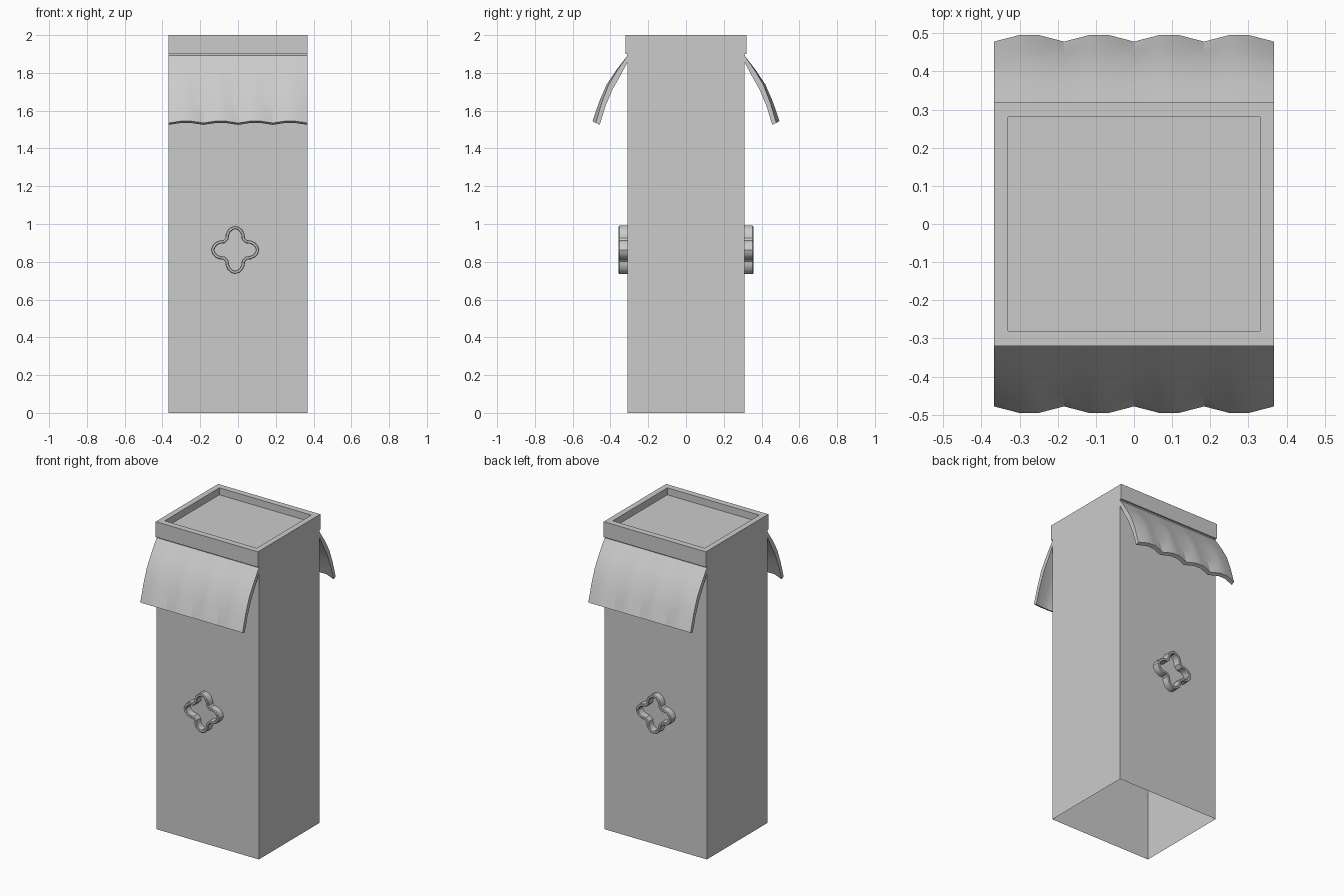
import bpy, bmesh
from mathutils import Vector

if "Cube" in bpy.data.objects:
    bpy.data.objects.remove(bpy.data.objects["Cube"])


def make(name, verts, faces, mirror=False, smooth=None):
    bm = bmesh.new()
    vs = [bm.verts.new(v) for v in verts]
    for f in faces:
        bm.faces.new([vs[i] for i in f])
    bmesh.ops.recalc_face_normals(bm, faces=bm.faces)
    me = bpy.data.meshes.new(name)
    bm.to_mesh(me)
    bm.free()
    ob = bpy.data.objects.new(name, me)
    bpy.context.collection.objects.link(ob)
    if smooth:
        bpy.ops.object.select_all(action='DESELECT')
        ob.select_set(True)
        bpy.context.view_layer.objects.active = ob
        bpy.ops.object.shade_smooth_by_angle(angle=smooth)
    if mirror:  # front part copied to the back
        m = ob.modifiers.new("mirror", 'MIRROR')
        m.use_axis = (False, True, False)
        m.use_mirror_merge = False
    return ob


def bridge(rows, n, close_rows=False):
    """Quads between consecutive rings of n points."""
    pairs = [(r, r + 1) for r in range(rows - 1)]
    if close_rows:
        pairs.append((rows - 1, 0))
    return [(a * n + i, a * n + (i + 1) % n, b * n + (i + 1) % n, b * n + i)
            for a, b in pairs for i in range(n)]


# Tower body: stacked rectangles, open at the bottom, rim and recessed top
W = 0.367
rings = [(W, 0.31, 0), (W, 0.31, 1.9), (W, 0.32, 1.9), (W, 0.32, 2.0),
         (0.33, 0.28, 2.0), (0.33, 0.28, 1.955)]
verts = [(sx * x, sy * y, z) for x, y, z in rings
         for sx, sy in ((-1, -1), (1, -1), (1, 1), (-1, 1))]
last = 4 * (len(rings) - 1)
body = make("tower_body", verts,
            bridge(len(rings), 4) + [tuple(range(last, last + 4))])

# Scalloped awnings: curved section swept across x, bulging in four flutes
outer = [(0.308, 1.895), (0.365, 1.812), (0.411, 1.735), (0.447, 1.64), (0.478, 1.535)]
inner = [(0.308, 1.86), (0.345, 1.79), (0.388, 1.715), (0.426, 1.625), (0.457, 1.525)]
section = [(y, z, i / 4) for i, (y, z) in enumerate(outer)]
section += [(y, z, i / 4) for i, (y, z) in reversed(list(enumerate(inner)))]
cols = []
for k in range(4):
    x0 = -W + k * W / 2
    cols += [(x0, 0), (x0 + 0.066, 1), (x0 + 0.118, 1)]
cols.append((W, 0))
verts = [(x, -(y + 0.017 * b * t), z + 0.010 * b * t)
         for x, b in cols for y, z, t in section]
n = len(section)
faces = bridge(len(cols), n)
faces += [tuple(range(n)), tuple(range(n * (len(cols) - 1), n * len(cols)))]
make("awnings", verts, faces, mirror=True, smooth=0.5)

# Quatrefoil frames: four-lobed ring standing out from the wall
quarter = [(0, 0.128), (0.022, 0.121), (0.04, 0.105), (0.05, 0.083), (0.052, 0.062),
           (0.062, 0.052), (0.083, 0.05), (0.105, 0.04), (0.121, 0.022)]
outline = []
for k in range(4):
    for x, z in quarter:
        for _ in range(k):
            x, z = z, -x
        outline.append(Vector((x, z)))
n = len(outline)


def inset(d):
    pts = []
    for i, p in enumerate(outline):
        t = (outline[(i + 1) % n] - outline[i - 1]).normalized()
        pts.append(p + Vector((t.y, -t.x)) * d)
    return pts


frame = [(0.0, 0.305), (0.0, 0.353), (0.004, 0.357), (0.014, 0.357), (0.018, 0.353), (0.018, 0.305)]
verts = [(p.x - 0.015, -y, p.y + 0.863) for d, y in frame for p in inset(d)]
make("quatrefoil_frames", verts, bridge(len(frame), n, True), mirror=True, smooth=0.5)
